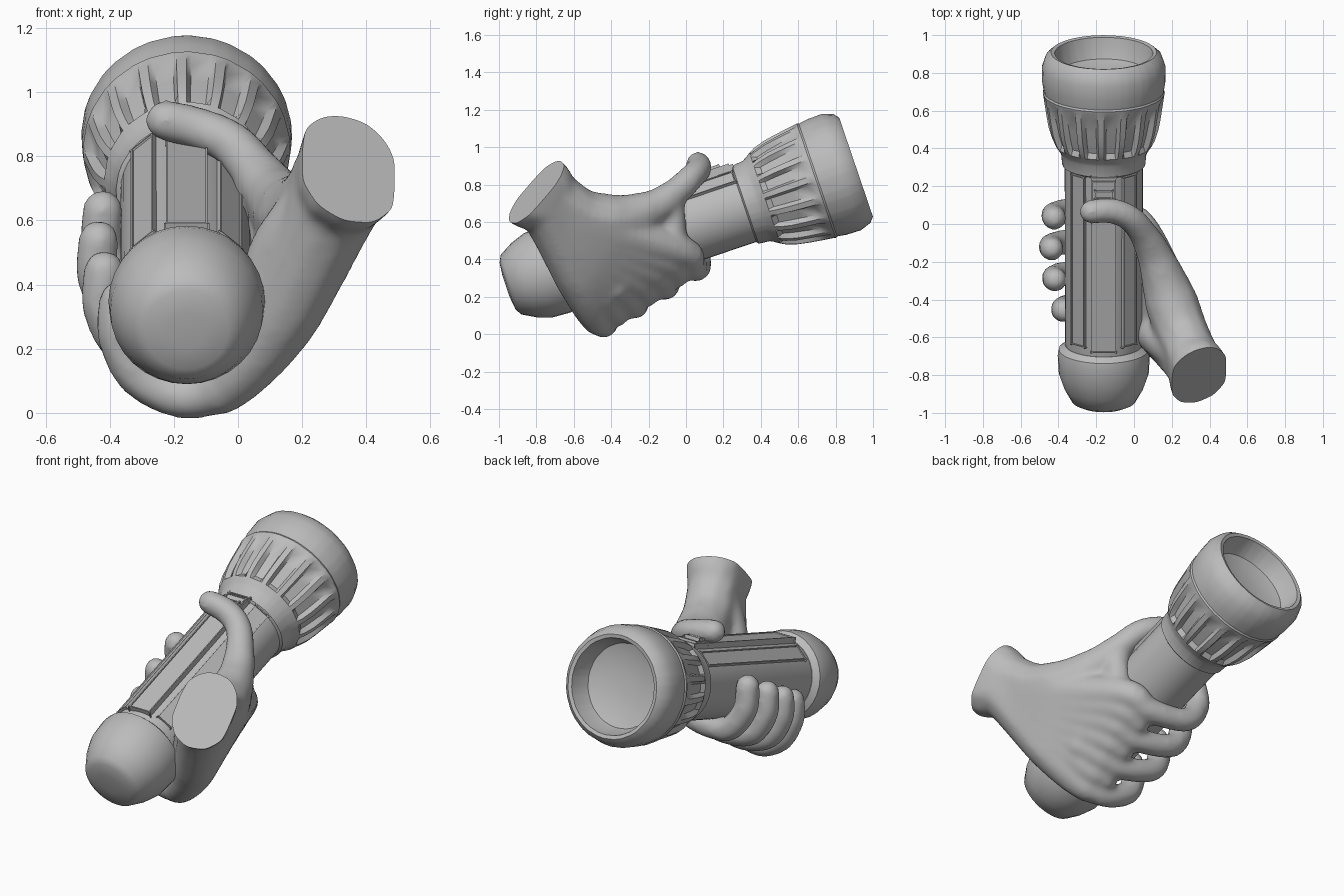
import bpy, bmesh, math
from mathutils import Vector

cube = bpy.data.objects.get("Cube")
if cube:
    bpy.data.objects.remove(cube)

grey = bpy.data.materials.new("clay grey")
grey.use_nodes = True
COLOUR = (0.5, 0.5, 0.5, 1)
grey.diffuse_color = COLOUR
grey.node_tree.nodes["Principled BSDF"].inputs["Base Color"].default_value = COLOUR

# Torch frame: x across, h up and s along the tilted axis, starting at the tail
TILT = math.radians(18.8)
AXIS = Vector((0, math.cos(TILT), math.sin(TILT)))
UP = Vector((0, -math.sin(TILT), math.cos(TILT)))
TAIL = Vector((-0.16, -0.951, 0.26))


def torch(x, h, s):
    return TAIL + Vector((x, 0, 0)) + UP * h + AXIS * s


def finish(name, bm, angle=35):
    bmesh.ops.recalc_face_normals(bm, faces=bm.faces)
    mesh = bpy.data.meshes.new(name)
    bm.to_mesh(mesh)
    bm.free()
    mesh.materials.append(grey)
    obj = bpy.data.objects.new(name, mesh)
    bpy.context.collection.objects.link(obj)
    bpy.ops.object.select_all(action="DESELECT")
    obj.select_set(True)
    bpy.context.view_layer.objects.active = obj
    bpy.ops.object.shade_smooth_by_angle(angle=math.radians(angle))


def lathe(name, profile, angles, grooved=None):
    """Profile rows are (s, radius, groove depth); grooved(i) says where a groove lies."""
    bm = bmesh.new()
    rings = []
    for s, r, depth in profile:
        ring = []
        for i, a in enumerate(angles):
            q = r - (depth if grooved and grooved(i) else 0)
            ring.append(bm.verts.new(torch(q * math.sin(a), q * math.cos(a), s)))
        rings.append(ring)
    n = len(angles)
    for lo, hi in zip(rings, rings[1:]):
        for i in range(n):
            bm.faces.new((lo[i], lo[(i + 1) % n], hi[(i + 1) % n], hi[i]))
    bm.faces.new(rings[0])
    bm.faces.new(rings[-1])
    finish(name, bm)


def strip(name, angle, width, low, high, s0, s1):
    """Bevelled bar lying along the barrel at an angle from the top."""
    bm = bmesh.new()
    bmesh.ops.create_cube(bm, size=1)
    for v in bm.verts:
        x = v.co.x * width
        h = low + (v.co.y + 0.5) * (high - low)
        s = s0 + (v.co.z + 0.5) * (s1 - s0)
        c, n = math.cos(angle), math.sin(angle)
        v.co = torch(x * c + h * n, h * c - x * n, s)
    bmesh.ops.bevel(bm, geom=bm.edges[:], offset=0.006, segments=2, affect="EDGES")
    finish(name, bm)


def circle(n):
    return [math.tau * i / n for i in range(n)]


# Tail cap and barrel
lathe("tail_cap", [(-.012, .06, 0), (-.004, .13, 0), (.015, .168, 0), (.09, .21, 0),
                   (.17, .238, 0), (.27, .244, 0), (.305, .238, 0), (.33, .205, 0)],
      circle(32))
lathe("barrel", [(.3, .2, 0), (.36, .205, 0), (1.38, .207, 0)], circle(40))

# Fluted head with a hollow reflector
RIBS = 16
steps = [(k + f) * math.tau / RIBS for k in range(RIBS) for f in (0, .12, .62, .74)]
lathe("head", [(1.33, .205, 0), (1.34, .22, 0), (1.4, .226, 0), (1.42, .236, 0),
               (1.45, .256, 0), (1.48, .272, .028), (1.54, .291, .03),
               (1.6, .302, .028), (1.68, .314, .02), (1.725, .32, 0), (1.74, .323, 0),
               (1.75, .318, 0), (1.8, .326, 0), (1.88, .328, 0), (1.94, .308, 0),
               (1.965, .28, 0), (1.96, .26, 0), (1.9, .248, 0), (1.85, .228, 0),
               (1.825, .16, 0), (1.815, .05, 0)],
      steps, lambda i: i % 4 in (1, 2))

# Raised panel, grip ribs and switch along the top
strip("top_panel", 0, .13, .15, .222, .36, 1.34)
for side, word in ((1, "left"), (-1, "right")):
    strip(word + "_grip_rib", side * .7, .09, .15, .212, .38, 1.33)
strip("switch_frame", 0, .12, .18, .232, 1.2, 1.32)
strip("switch", 0, .09, .2, .245, 1.23, 1.27)

# Hand: chains of overlapping balls, fused by a remesh
ball = bmesh.new()
bmesh.ops.create_icosphere(ball, subdivisions=2, radius=1)
ball_points = [v.co.copy() for v in ball.verts]
ball_faces = [[v.index for v in f.verts] for f in ball.faces]
ball.free()
hand_points, hand_faces = [], []


def chain(points, radii):
    """Fill a smooth path through the points with closely spaced balls."""
    pts = [Vector(p) for p in points]
    ends = [2 * pts[0] - pts[1]] + pts + [2 * pts[-1] - pts[-2]]
    for i in range(len(pts) - 1):
        a, b, c, d = ends[i:i + 4]
        count = max(3, int((c - b).length / 0.025))
        for k in range(count + 1):
            t = k / count
            p = b + (c - a) * (t / 2) + (2 * a - 5 * b + 4 * c - d) * (t * t / 2) \
                + (3 * b - a - 3 * c + d) * (t ** 3 / 2)
            r = radii[i] * (1 - t) + radii[i + 1] * t
            start = len(hand_points)
            hand_points.extend(p + q * r for q in ball_points)
            hand_faces.extend([start + j for j in face] for face in ball_faces)


WRIST = Vector((0.345, -0.8, 0.76))
CUT = Vector((0.35, -0.7, 0.6)).normalized()
WIDE = Vector((0, 0.65, 0.76))

# Finger curls, as (x, h) around the barrel, blended from index to little finger
index = [(.2, -.13), (.1, -.215), (-.06, -.24), (-.18, -.215), (-.262, -.09), (-.262, .035)]
little = [(.14, -.3), (.05, -.355), (-.05, -.36), (-.16, -.295), (-.215, -.17), (-.21, -.075)]


def curl(t):
    """Path of a finger, t running from index (0) to little finger (1)."""
    path = []
    for k, (a, b) in enumerate(zip(index, little)):
        x, h = Vector(a).lerp(Vector(b), t)
        bulge = 0.035 * math.sin(math.pi * t) * (k > 2)
        path.append(torch(x - bulge, h, 0.94 - 0.555 * t + 0.022 * k))
    return path


for f in range(4):
    chain(curl(f / 3), [.08, .074, .07, .07, .07, .068])

# Smooth back of the hand, fanned from the wrist to beyond the knuckles
FAN = 7
for f in range(FAN):
    t = f / (FAN - 1)
    knuckle, beyond = curl(t)[:2]
    offset = WIDE * (0.06 - 0.12 * t)
    mid = Vector((.2, -.4, .56)).lerp(Vector((.13, -.58, .3)), t)
    chain([WRIST + CUT * .12 + offset, WRIST + offset, WRIST - CUT * .12 + offset * .8,
           mid, knuckle, beyond], [.166, .16, .145, .124, .09, .07])

# Heel of the palm against the barrel
chain([WRIST - CUT * .14, (.14, -.6, .5), (.1, -.58, .36)], [.13, .11, .1])

# Thumb over the top, and the web joining it to the index knuckle
chain([WRIST - CUT * .12, (.2, -.42, .61), (.12, -.19, .67), (.055, -.06, .755),
       (-.02, .03, .84), (-.12, .07, .885), (-.225, .065, .912)],
      [.14, .145, .1, .08, .073, .071, .068])
for p, q in (((.06, -.08, .72), (.06, -.07, .5)), ((.11, -.18, .64), (.08, -.2, .42)),
             ((.14, -.3, .6), (.08, -.38, .25))):
    chain([p, q], [.075, .08])

rough = bpy.data.meshes.new("hand_rough")
rough.from_pydata(hand_points, [], hand_faces)
helper = bpy.data.objects.new("hand_rough", rough)
bpy.context.collection.objects.link(helper)
fuse = helper.modifiers.new("fuse", "REMESH")
fuse.mode = "VOXEL"
fuse.voxel_size = 0.016
soften = helper.modifiers.new("soften", "SMOOTH")
soften.factor = 0.5
soften.iterations = 14
fused = bpy.data.meshes.new_from_object(
    helper.evaluated_get(bpy.context.evaluated_depsgraph_get()))
bpy.data.objects.remove(helper)

# Slice the wrist flat
bm = bmesh.new()
bm.from_mesh(fused)
bmesh.ops.bisect_plane(bm, geom=bm.verts[:] + bm.edges[:] + bm.faces[:],
                       plane_co=WRIST, plane_no=CUT, clear_outer=True)
bmesh.ops.holes_fill(bm, edges=[e for e in bm.edges if e.is_boundary], sides=0)
finish("hand", bm, 50)
